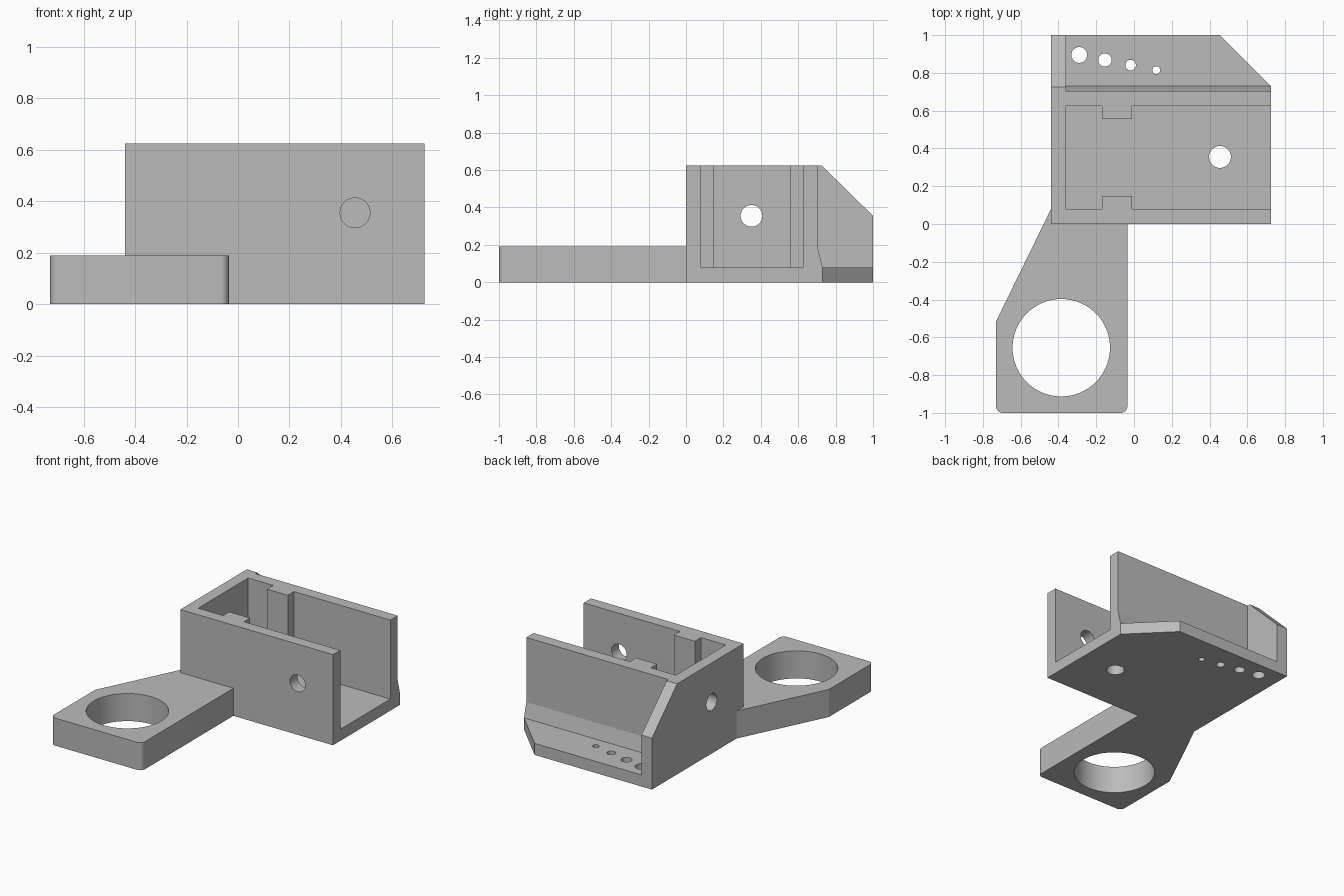
import bpy
import bmesh
import math
from mathutils import Vector

cube = bpy.data.objects.get("Cube")
if cube:
    bpy.data.objects.remove(cube, do_unlink=True)

grey = bpy.data.materials.new("plain grey")
grey.use_nodes = True
colour = (0.5, 0.5, 0.5, 1.0)
grey.diffuse_color = colour
grey.node_tree.nodes["Principled BSDF"].inputs["Base Color"].default_value = colour


def prism(name, outline, axis, low, high):
    """Extrude a 2D outline along x, y or z between two levels."""
    place = {
        "x": lambda p: (low, p[0], p[1]),
        "y": lambda p: (p[0], low, p[1]),
        "z": lambda p: (p[0], p[1], low),
    }[axis]
    shift = Vector([(high - low) * (axis == a) for a in "xyz"])
    bm = bmesh.new()
    face = bm.faces.new([bm.verts.new(place(p)) for p in outline])
    extruded = bmesh.ops.extrude_face_region(bm, geom=[face])["geom"]
    moved = [v for v in extruded if isinstance(v, bmesh.types.BMVert)]
    bmesh.ops.translate(bm, verts=moved, vec=shift)
    bmesh.ops.recalc_face_normals(bm, faces=bm.faces)
    mesh = bpy.data.meshes.new(name)
    bm.to_mesh(mesh)
    bm.free()
    mesh.materials.append(grey)
    obj = bpy.data.objects.new(name, mesh)
    bpy.context.collection.objects.link(obj)
    return obj


def arc(cx, cy, radius, start, end, steps):
    angles = [math.radians(start + (end - start) * i / steps) for i in range(steps + 1)]
    return [(cx + radius * math.cos(a), cy + radius * math.sin(a)) for a in angles]


def circle(cx, cy, radius, sides=48):
    return arc(cx, cy, radius, 0, 360, sides)[:-1]


def combine(target, other, operation):
    """Apply a boolean and remove the helper object."""
    mod = target.modifiers.new("join", "BOOLEAN")
    mod.operation = operation
    mod.solver = "EXACT"
    mod.object = other
    bpy.context.view_layer.objects.active = target
    bpy.ops.object.modifier_apply(modifier=mod.name)
    bpy.data.objects.remove(other, do_unlink=True)


left, right, height, floor = -0.44, 0.725, 0.625, 0.08
inner = -0.36

# Solid block with the sloped rear gusset profile
bracket = prism("bracket_body",
                [(0, 0), (1, 0), (1, 0.355), (0.725, height), (0, height)],
                "x", left, right)

# Space above the rear shelf, leaving the end gusset and a sloped wall foot
combine(bracket, prism("shelf_cutter",
                       [(0.705, 0.8), (0.705, 0.18), (0.73, floor), (1.1, floor), (1.1, 0.8)],
                       "x", inner, 0.9), "DIFFERENCE")

# Chamfered shelf corner
combine(bracket, prism("corner_cutter", [(0.405, 1.05), (0.775, 0.68), (0.775, 1.05)],
                       "z", -0.1, 0.3), "DIFFERENCE")

# Open-ended channel with a rib on each side wall
front, back = 0.08, 0.625
rib_a, rib_b = -0.17, -0.01
channel = [(inner, front), (rib_a, front), (rib_a, 0.147), (rib_b, 0.147), (rib_b, front),
           (0.9, front), (0.9, back), (rib_b, back), (rib_b, 0.557), (rib_a, 0.557),
           (rib_a, back), (inner, back)]
combine(bracket, prism("channel_cutter", channel, "z", floor, 0.8), "DIFFERENCE")

# Side arm with rounded front corners
r = 0.035
arm = [(left, 0.078), (-0.73, -0.515)]
arm += arc(-0.73 + r, -1 + r, r, 180, 270, 8)
arm += arc(-0.035 - r, -1 + r, r, 270, 360, 8)
arm += [(-0.035, 0.04), (left + 0.04, 0.04)]
combine(bracket, prism("arm", arm, "z", 0, 0.19), "UNION")

# Large ring hole, then the screw holes in floor, front wall and end wall
screw = 0.058
holes = [((-0.385, -0.655, 0.258, 64), "z", -0.1, 0.3),
         ((0.455, 0.355, screw), "z", -0.1, 0.2),
         ((0.455, 0.355, screw), "y", -0.1, 0.2),
         ((0.35, 0.355, screw), "x", -0.6, -0.25)]

# Row of shrinking holes in the shelf
for i in range(4):
    holes.append(((-0.29 + 0.136 * i, 0.895 - 0.027 * i, 0.042 - 0.007 * i), "z", -0.1, 0.2))
for spec, axis, low, high in holes:
    combine(bracket, prism("hole_cutter", circle(*spec), axis, low, high), "DIFFERENCE")

bpy.ops.object.select_all(action="DESELECT")
bracket.select_set(True)
bpy.context.view_layer.objects.active = bracket
bpy.ops.object.shade_smooth_by_angle(angle=math.radians(12))
